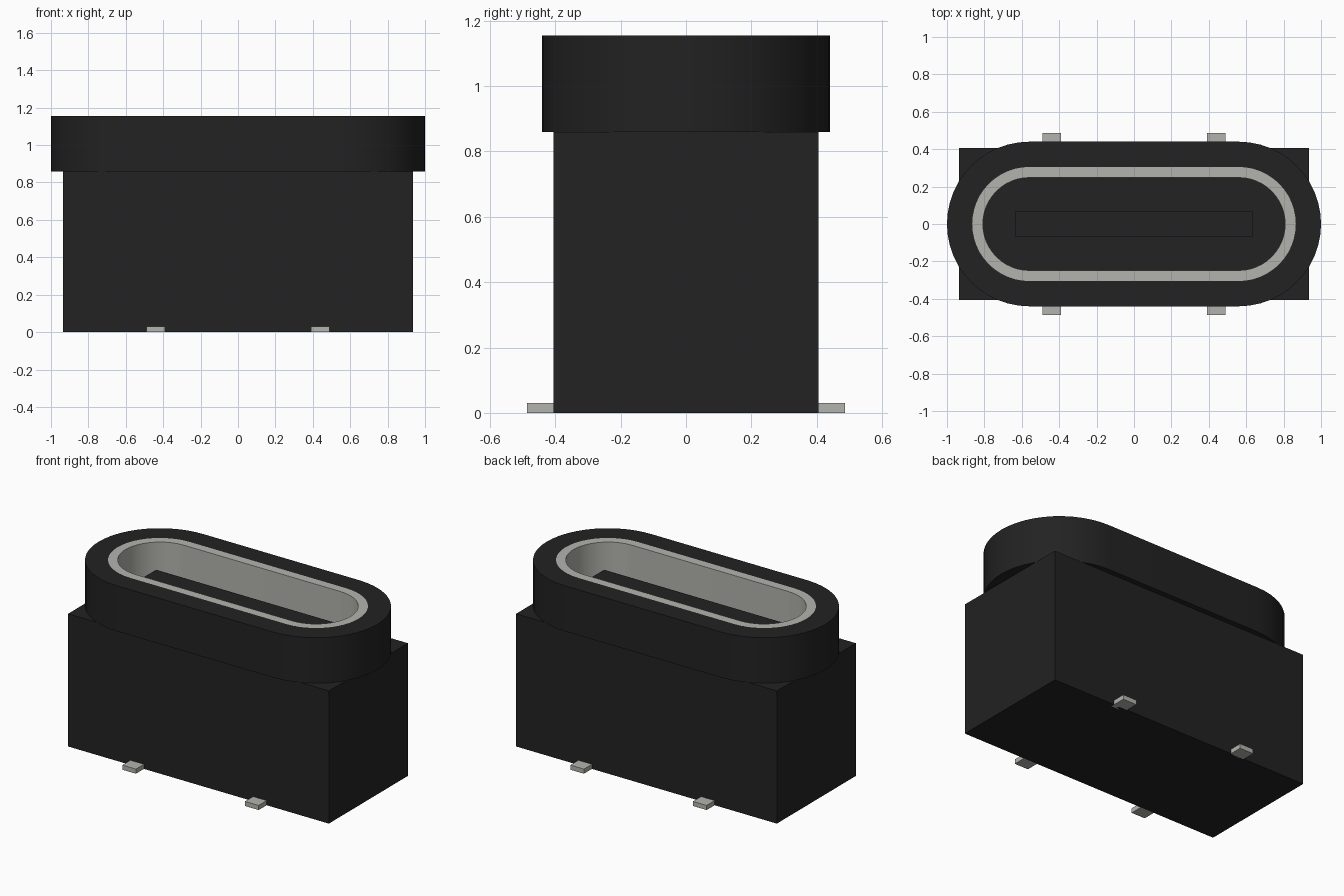
import bpy, bmesh, math

cube = bpy.data.objects.get("Cube")
if cube:
    bpy.data.objects.remove(cube, do_unlink=True)


def material(name, color):
    m = bpy.data.materials.new(name)
    m.use_nodes = True
    m.diffuse_color = color
    m.node_tree.nodes["Principled BSDF"].inputs["Base Color"].default_value = color
    return m


BLACK = material("black plastic", (0.016, 0.016, 0.016, 1))
METAL = material("pale metal", (0.45, 0.45, 0.42, 1))

HALF = 0.56      # half length of the straight sides
TOP = 1.155      # rim height
SHOULDER = 0.86  # top of the body
FLOOR = 0.2      # bottom of the socket
R_COLLAR, R_SHELL, R_INNER = 0.44, 0.305, 0.248
STEPS = 24


def finish(name, bm, mat, smooth=False):
    bmesh.ops.recalc_face_normals(bm, faces=bm.faces[:])
    mesh = bpy.data.meshes.new(name)
    bm.to_mesh(mesh)
    bm.free()
    obj = bpy.data.objects.new(name, mesh)
    bpy.context.collection.objects.link(obj)
    mesh.materials.append(mat)
    if smooth:
        bpy.ops.object.select_all(action='DESELECT')
        bpy.context.view_layer.objects.active = obj
        obj.select_set(True)
        bpy.ops.object.shade_smooth_by_angle(angle=math.radians(30))
    return obj


def box(name, lo, hi, mat):
    bm = bmesh.new()
    bmesh.ops.create_cube(bm, size=1)
    for v in bm.verts:
        v.co = [h if c > 0 else l for c, l, h in zip(v.co, lo, hi)]
    return finish(name, bm, mat)


def slot_ring(bm, r, z):
    """Closed loop of two half circles joined by straight sides."""
    verts = []
    for side in (1, -1):
        for i in range(STEPS + 1):
            a = math.pi * i / STEPS - math.pi / 2
            verts.append(bm.verts.new((side * (HALF + r * math.cos(a)),
                                       side * r * math.sin(a), z)))
    return verts


def bridge(bm, a, b):
    for i in range(len(a)):
        j = (i + 1) % len(a)
        bm.faces.new((a[i], a[j], b[j], b[i]))


def slot_tube(name, r_out, r_in, z0, z1, mat):
    bm = bmesh.new()
    rings = [slot_ring(bm, r, z) for r, z in
             ((r_out, z0), (r_out, z1), (r_in, z1), (r_in, z0))]
    for k in range(4):
        bridge(bm, rings[k], rings[(k + 1) % 4])
    return finish(name, bm, mat, True)


def slot_solid(name, r, z0, z1, mat):
    bm = bmesh.new()
    low, high = slot_ring(bm, r, z0), slot_ring(bm, r, z1)
    bridge(bm, low, high)
    bm.faces.new(low)
    bm.faces.new(high)
    return finish(name, bm, mat, True)


# Body block with the slot-shaped socket cut down into it
body = box("body", (-0.935, -0.405, 0), (0.935, 0.405, SHOULDER), BLACK)
cutter = slot_solid("socket_cutter", R_SHELL, FLOOR, TOP, BLACK)
cutter.hide_render = True
cut = body.modifiers.new("socket", 'BOOLEAN')
cut.operation = 'DIFFERENCE'
cut.solver = 'EXACT'
cut.object = cutter
bpy.ops.object.select_all(action='DESELECT')
bpy.context.view_layer.objects.active = body
body.select_set(True)
bpy.ops.object.modifier_apply(modifier=cut.name)
bpy.data.objects.remove(cutter, do_unlink=True)

# Overhanging collar, metal liner and contact tongue
slot_tube("collar", R_COLLAR, R_SHELL, SHOULDER, TOP, BLACK)
slot_tube("metal_shell", R_SHELL, R_INNER, FLOOR, TOP, METAL)
box("tongue", (-0.635, -0.068, FLOOR), (0.635, 0.068, 1.045), BLACK)

# Solder feet at the bottom edges
for sx, x_name in ((-1, "right"), (1, "left")):
    for sy, y_name in ((-1, "front"), (1, "back")):
        ys = sorted((sy * 0.38, sy * 0.487))
        box(f"foot_{y_name}_{x_name}", (sx * 0.44 - 0.049, ys[0], 0),
            (sx * 0.44 + 0.049, ys[1], 0.03), METAL)
